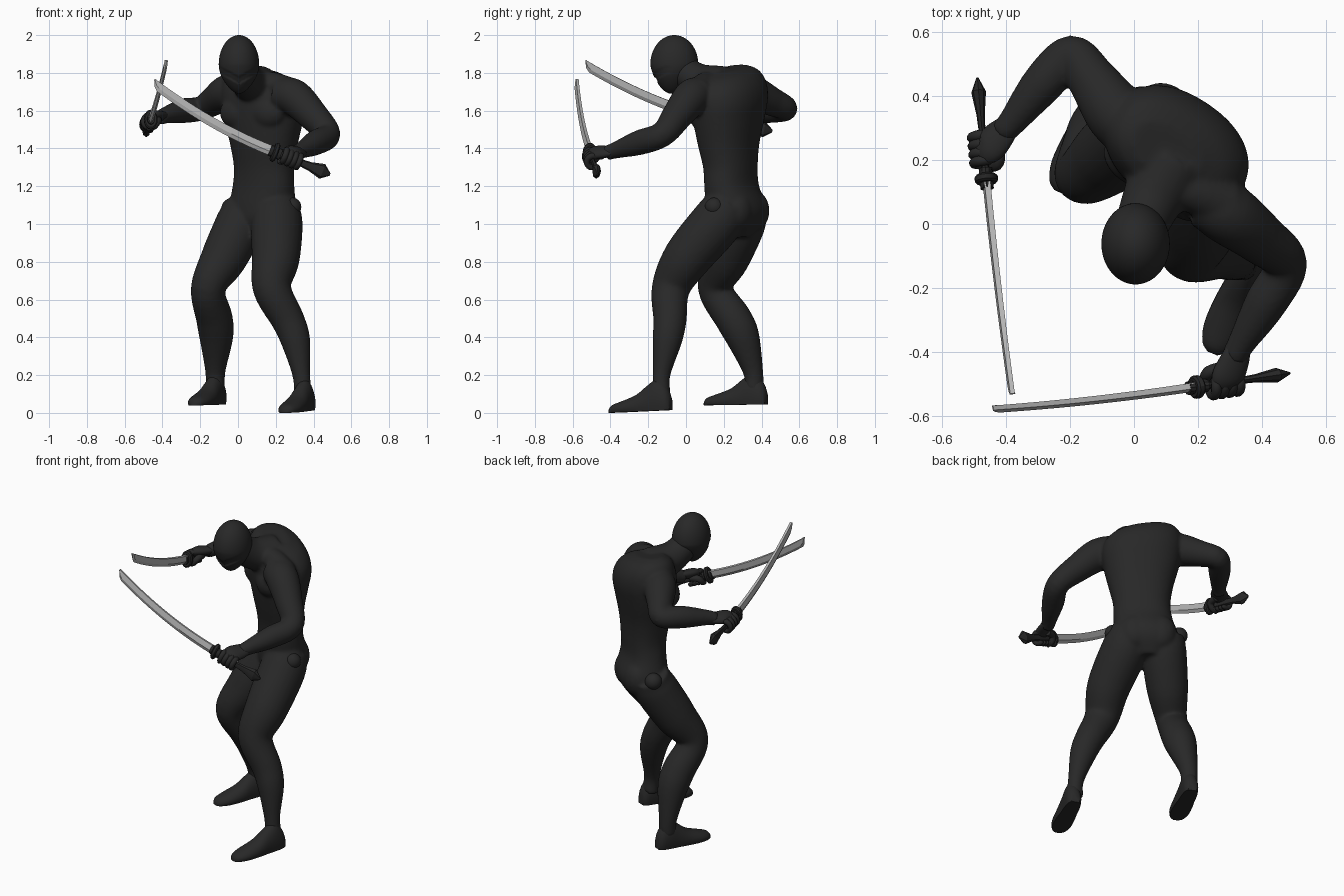
import bpy, bmesh, math
from mathutils import Vector, Matrix

if "Cube" in bpy.data.objects:
    bpy.data.objects.remove(bpy.data.objects["Cube"])

TAU = 2 * math.pi


def material(name, v):
    m = bpy.data.materials.new(name)
    m.diffuse_color = (v, v, v, 1)
    m.use_nodes = True
    m.node_tree.nodes["Principled BSDF"].inputs["Base Color"].default_value = m.diffuse_color
    return m


SUIT = material("black suit", 0.021)
GRIP = material("dark grip", 0.02)
STEEL = material("grey steel", 0.47)


def finish(name, bm, mat, angle=None):
    """Turn a bmesh into a shaded object."""
    bmesh.ops.recalc_face_normals(bm, faces=bm.faces)
    me = bpy.data.meshes.new(name)
    bm.to_mesh(me)
    bm.free()
    me.materials.append(mat)
    ob = bpy.data.objects.new(name, me)
    bpy.context.collection.objects.link(ob)
    bpy.ops.object.select_all(action='DESELECT')
    ob.select_set(True)
    bpy.context.view_layer.objects.active = ob
    if angle:
        bpy.ops.object.shade_smooth_by_angle(angle=math.radians(angle))
    return ob


def loft(bm, rings):
    vs = [[bm.verts.new(p) for p in r] for r in rings]
    n = len(vs[0])
    for a, b in zip(vs, vs[1:]):
        for i in range(n):
            bm.faces.new((a[i], a[(i + 1) % n], b[(i + 1) % n], b[i]))
    bm.faces.new(vs[0][::-1])
    bm.faces.new(vs[-1])


def spline(pts, k):
    """Catmull-Rom resampling of points of any size."""
    p = [Vector(q) for q in pts]
    p = [2 * p[0] - p[1]] + p + [2 * p[-1] - p[-2]]
    out = []
    for i in range(1, len(p) - 2):
        a, b, c, d = p[i - 1:i + 3]
        for j in range(k):
            t = j / k
            out.append(0.5 * (2 * b + (c - a) * t + (2 * a - 5 * b + 4 * c - d) * t * t
                              + (3 * b - a - 3 * c + d) * t ** 3))
    return out + [p[-2]]


def tube(bm, pts, ref, n=24, squash=1.0, k=6):
    """Round tube through (x, y, z, radius) points; ref is the wide direction."""
    s = spline(pts, k) if k > 1 else [Vector(q) for q in pts]
    rings = []
    for i, q in enumerate(s):
        t = (s[min(i + 1, len(s) - 1)].xyz - s[max(i - 1, 0)].xyz).normalized()
        u = (Vector(ref) - t * t.dot(Vector(ref))).normalized()
        v = t.cross(u)
        rings.append([q.xyz + q.w * (math.cos(TAU * j / n) * u + squash * math.sin(TAU * j / n) * v)
                      for j in range(n)])
    loft(bm, rings)


def ball(bm, c, s, yaw=0.0):
    m = Matrix.Translation(c) @ Matrix.Rotation(yaw, 4, 'Z') @ Matrix.Diagonal((*s, 1))
    return bmesh.ops.create_uvsphere(bm, u_segments=32, v_segments=20, radius=1, matrix=m)['verts']


# body: torso, limbs and muscle masses fused by a voxel remesh
YAW = math.radians(-34)
L = Vector((math.cos(YAW), math.sin(YAW), 0))     # towards the figure's left
B = Vector((-L.y, L.x, 0))                        # towards the back
body = bmesh.new()
torso = [(0.93, .11, .27, .07, .07), (1.01, .12, .268, .165, .13), (1.09, .128, .266, .183, .142),
         (1.2, .135, .242, .174, .122), (1.3, .138, .235, .168, .125), (1.42, .136, .226, .188, .141),
         (1.55, .133, .228, .22, .163), (1.65, .134, .231, .237, .175), (1.73, .131, .231, .23, .163),
         (1.79, .12, .228, .19, .13), (1.823, .103, .228, .12, .075)]
rings = []
for z, x, y, w, d in spline(torso, 4):
    tilt = 0.18 * max(0, z - 1.3) / 0.5
    ring = []
    for j in range(40):
        c, s = math.cos(TAU * j / 40), math.sin(TAU * j / 40)
        c, s = (math.copysign(abs(q) ** .9, q) for q in (c, s))
        p = Vector((x, y, z)) + L * w * c + B * d * s
        p.z -= tilt * w * c
        ring.append(p)
    rings.append(ring)
loft(body, rings)
chest, seat = Vector((.13, .22, 1.59)), Vector((.125, .265, 1.07))
for sgn in (-1, 1):
    ball(body, chest - B * .09 + L * sgn * .095, (.105, .075, .09), YAW)        # pectorals
    ball(body, seat + B * .058 + L * sgn * .075, (.095, .083, .11), YAW)        # buttocks
# neck
tube(body, [(.11, .18, 1.72, .12), (.05, .06, 1.76, .093), (.01, -.04, 1.83, .08)], (1, 0, 0))
# trapezius slope to the left shoulder
tube(body, [(.08, .12, 1.755, .06), (.19, .10, 1.735, .068), (.28, .06, 1.69, .085)], (0, 0, 1))
# legs
tube(body, [(.20, .225, 1.10, .122), (.205, .155, 1.0, .137), (.20, .005, .82, .127), (.18, -.08, .66, .102),
            (.265, -.085, .49, .088), (.305, -.10, .38, .078), (.335, -.13, .2, .047),
            (.345, -.13, .09, .05)], (1, 0, 0))
tube(body, [(.03, .33, 1.10, .11), (.01, .29, 1.0, .13), (-.075, .215, .82, .122), (-.158, .155, .66, .092),
            (-.125, .25, .5, .097), (-.115, .30, .4, .09), (-.12, .355, .22, .054),
            (-.12, .36, .12, .05)], (1, 0, 0))
# arms
tube(body, [(.22, .08, 1.685, .09), (.297, .03, 1.67, .097), (.395, -.045, 1.575, .082),
            (.475, -.125, 1.475, .068), (.41, -.25, 1.43, .066), (.335, -.375, 1.39, .044),
            (.31, -.42, 1.375, .04)], (0, 0, 1))
tube(body, [(.02, .27, 1.71, .09), (-.055, .345, 1.695, .097), (-.13, .45, 1.65, .078),
            (-.197, .527, 1.61, .064), (-.285, .44, 1.60, .066), (-.385, .315, 1.575, .044),
            (-.415, .285, 1.56, .04)], (0, 0, 1))
ob = finish("body", body, SUIT)
rm = ob.modifiers.new("fuse", 'REMESH')
rm.mode, rm.voxel_size, rm.use_smooth_shade = 'VOXEL', 0.01, True
sm = ob.modifiers.new("soften", 'SMOOTH')
sm.factor, sm.iterations = 0.5, 8

# hip joint balls
for nm, c in (("left_hip_ball", (.285, .15, 1.09)), ("right_hip_ball", (-.03, .375, 1.09))):
    bm = bmesh.new()
    ball(bm, c, (.05, .05, .05))
    finish(nm, bm, SUIT, 60)

# masked head with a tapered jaw and a sunken V-shaped eye band
bm = bmesh.new()
bmesh.ops.create_uvsphere(bm, u_segments=72, v_segments=64, radius=1)
for v in bm.verts:
    x, y, z = v.co
    t = max(0, -z)
    x, y, z = x * .107 * (1 - .3 * t * t), y * .127 * (1 - .3 * t) - .015 * t, z * .155
    if y < -.02 and abs(z + .085 - .55 * abs(x)) < .017:
        y += .007
    v.co = (x + .005, y - .062, z + 1.845)
finish("masked_head", bm, SUIT, 50)


# shoes: flat-soled sections from heel to toe
def shoe(name, heel, toe):
    heel, toe = Vector(heel), Vector(toe)
    side = (toe - heel).cross(Vector((0, 0, 1))).normalized()
    st = [(0, .025, .07), (.06, .042, .12), (.2, .05, .17), (.36, .053, .14), (.55, .06, .09),
          (.78, .06, .06), (.94, .042, .042), (1, .016, .022)]
    rings = []
    for t, w, h in spline(st, 3):
        c = heel.lerp(toe, t)
        rings.append([c + side * w * math.cos(TAU * j / 28)
                      + Vector((0, 0, max(0, h * (.7 * math.sin(TAU * j / 28) + .3)))) for j in range(28)])
    bm = bmesh.new()
    loft(bm, rings)
    finish(name, bm, SUIT, 45)


shoe("left_shoe", (.38, -.08, .015), (.245, -.405, 0))
shoe("right_shoe", (-.09, .425, .045), (-.235, .10, .04))


# curved swords, each with the hand that grips it
def sword(side, G, T, P, wrist, lean, bend):
    G, T, P, wrist = map(Vector, (G, T, P, wrist))
    axis = (P - G).normalized()
    Z = Vector((0, 0, 1))
    up = (Z - axis * axis.z).normalized()
    ctrl = ((G + T) / 2).lerp(G - axis * .35, bend)
    # blade: flat sides, a bevelled lower edge and a slanted tip
    rings = []
    N = 32
    for i in range(N + 1):
        t = i / N
        c = G * (1 - t) ** 2 + ctrl * 2 * t * (1 - t) + T * t * t
        d = ((ctrl - G) * (1 - t) + (T - ctrl) * t).normalized()
        u = (Z + Vector(lean))
        u = (u - d * d.dot(u)).normalized()
        s = d.cross(u)
        hw, th = .027 * (1 - .12 * t), .012 * (1 - .25 * t)
        f = min(1, .12 + (1 - t) / .05)
        top = hw * (1 - t)
        low = top - 2 * hw * f
        mid = top + (low - top) * .65
        rings.append([c + u * top - s * th * .8, c + u * top + s * th * .8, c + u * mid + s * th,
                      c + u * low, c + u * mid - s * th])
    bm = bmesh.new()
    loft(bm, rings)
    finish(side + "_blade", bm, STEEL, 25)

    # grip with flared pommel, guard and collar
    def along(bm, stations, squash, n):
        tube(bm, [(*(G + axis * a), r) for a, r in stations], up, n, squash, 1)
    ln = (P - G).length
    bm = bmesh.new()
    along(bm, [(0, .022), (ln * .5, .02), (ln * .64, .024), (ln * .86, .042), (ln, .007)], .55, 8)
    finish(side + "_grip", bm, GRIP, 30)
    bm = bmesh.new()
    along(bm, [(-.012, .044), (-.006, .052), (.008, .052), (.014, .044)], .7, 16)
    along(bm, [(-.03, .03), (.034, .03)], .7, 12)
    finish(side + "_guard", bm, GRIP, 30)

    # palm, fingers and thumb
    mid = G + axis * .095
    w = wrist - mid
    w = (w - axis * axis.dot(w)).normalized()
    v = axis.cross(w)
    if v.z < 0:
        v = -v
    bm = bmesh.new()
    knuckle = mid + w * .03 + v * .022
    tube(bm, [(*wrist, .04), (*wrist.lerp(knuckle, .45), .05), (*knuckle, .054),
              (*(knuckle - w * .03), .042)], axis, 20, .55, 5)
    for i in range(4):
        c = mid + axis * (i - 1.5) * .027
        tube(bm, [(*(c + .034 * (math.cos(a) * w + math.sin(a) * v)), r) for a, r in
                  ((.5, .014), (1.3, .017), (2.1, .016), (2.9, .016), (3.7, .015), (4.5, .014), (4.9, .008))],
             axis, 10, 1, 3)
    c = mid - axis * .045
    tube(bm, [(*(mid + w * .05 - v * .01), .02), (*(c + w * .035 - v * .02), .02),
              (*(c - v * .036 - axis * .005), .017), (*(c - v * .03 - w * .035), .01)], axis, 12, 1, 4)
    finish(side + "_hand", bm, SUIT, 50)


sword("left", (.195, -.51, 1.38), (-.44, -.575, 1.767), (.487, -.467, 1.262), (.33, -.39, 1.385), (0, .2, 0), .9)
sword("right", (-.462, .14, 1.553), (-.38, -.53, 1.868), (-.49, .457, 1.492), (-.395, .305, 1.57), (.1, 0, 0), .6)
